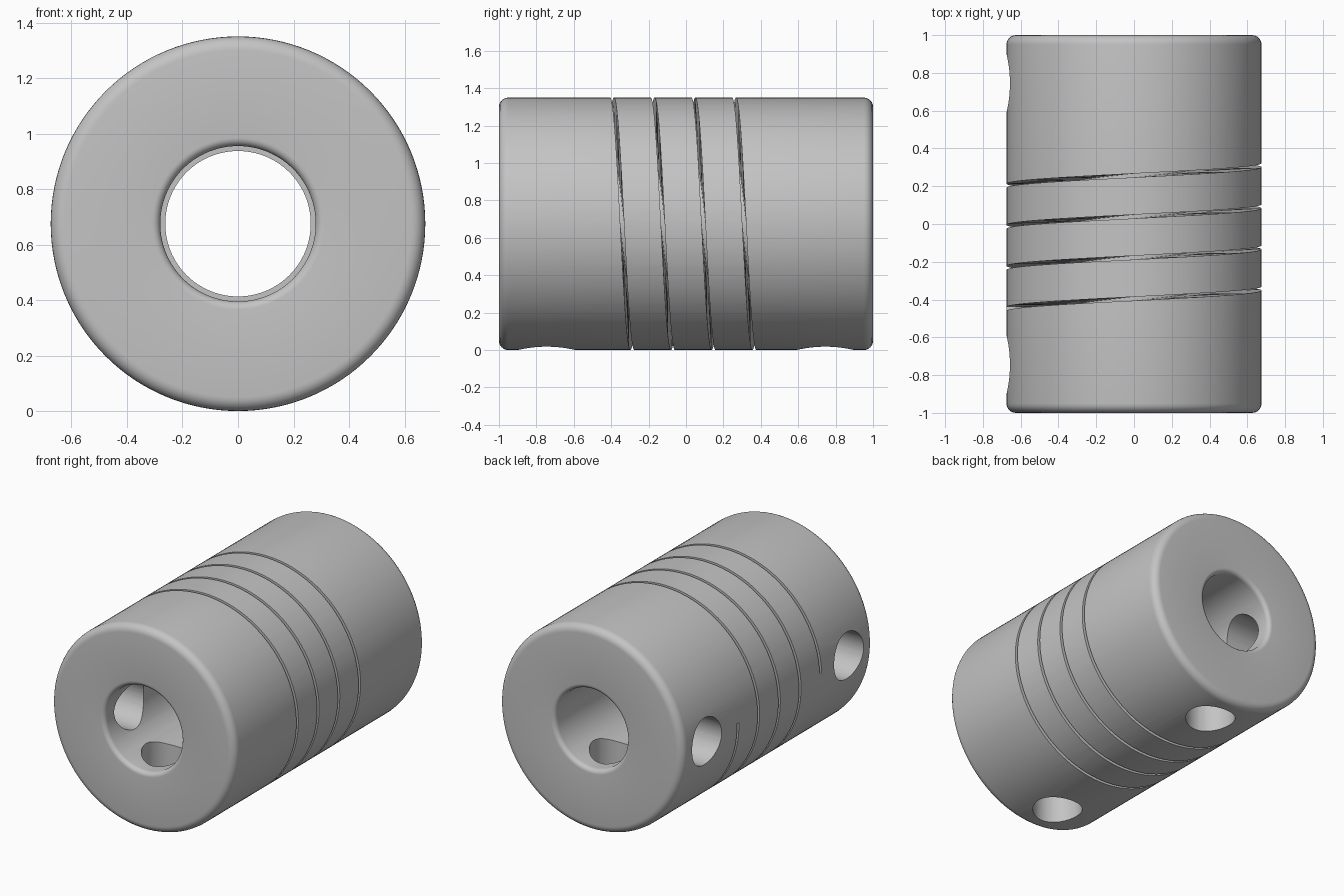
import bpy, bmesh, math
from mathutils import Vector

cube = bpy.data.objects.get("Cube")
if cube:
    bpy.data.objects.remove(cube, do_unlink=True)

R, HALF = 0.675, 1.0              # outer radius, half length along y
FRONT_BORE, BACK_BORE = 0.28, 0.262
STEP_Y = 0.40                     # where the bore narrows
SEGMENTS = 128

metal = bpy.data.materials.new("grey metal")
metal.use_nodes = True
metal.diffuse_color = (0.55, 0.55, 0.55, 1)
metal.node_tree.nodes["Principled BSDF"].inputs["Base Color"].default_value = metal.diffuse_color


def ring_point(radius, y, angle):
    """Point on the coupling; angle 0 is -x, then over the top towards +x."""
    return Vector((-radius * math.cos(angle), y, R + radius * math.sin(angle)))


def arc(r, y, radius, start, steps=6):
    """Quarter circle in the (radius, y) plane, used as an edge fillet."""
    angles = [math.radians(start + 90 * i / steps) for i in range(steps + 1)]
    return [(r + radius * math.cos(a), y + radius * math.sin(a)) for a in angles]


def sweep(name, sections, closed):
    """Skin a row of equal closed sections into a solid."""
    bm = bmesh.new()
    rows = [[bm.verts.new(p) for p in s] for s in sections]
    count = len(rows[0])
    for i in range(len(rows) if closed else len(rows) - 1):
        a, b = rows[i], rows[(i + 1) % len(rows)]
        for j in range(count):
            k = (j + 1) % count
            bm.faces.new((a[j], a[k], b[k], b[j]))
    if not closed:
        bm.faces.new(rows[0])
        bm.faces.new(rows[-1])
    bmesh.ops.recalc_face_normals(bm, faces=bm.faces)
    mesh = bpy.data.meshes.new(name)
    bm.to_mesh(mesh)
    bm.free()
    mesh.materials.append(metal)
    obj = bpy.data.objects.new(name, mesh)
    bpy.context.collection.objects.link(obj)
    return obj


# Body: rounded tube with a stepped bore, turned around the y axis
f, g = 0.05, 0.03
profile = (arc(R - f, HALF - f, f, 0)
           + arc(BACK_BORE + g, HALF - g, g, 90)
           + [(BACK_BORE, STEP_Y), (FRONT_BORE, STEP_Y)]
           + arc(FRONT_BORE + g, g - HALF, g, 180)
           + arc(R - f, f - HALF, f, 270))
body = sweep("coupling_body",
             [[ring_point(r, y, math.tau * i / SEGMENTS) for r, y in profile]
              for i in range(SEGMENTS)], True)

cutters = []

# Helical slit: four turns, starting and ending on the -x side
TURNS, STEPS, START, PITCH, WIDTH = 4, 288, -0.45, 0.2175, 0.02
slit_sections = []
for i in range(STEPS + 1):
    t = TURNS * i / STEPS
    y = START + PITCH * t
    slit_sections.append([ring_point(r, y + w * WIDTH / 2, math.tau * t)
                          for r, w in ((0.34, -1), (0.72, -1), (0.72, 1), (0.34, 1))])
cutters.append(sweep("slit_cutter", slit_sections, False))

# Screw holes: one from the -x side and one from below, at each end
HOLE = 0.155
for y in (-0.745, 0.745):
    for out in (Vector((-1, 0, 0)), Vector((0, 0, -1))):
        side = out.cross(Vector((0, 1, 0)))
        sections = []
        for depth in (0.1, 0.8):
            centre = Vector((0, y, R)) + out * depth
            sections.append([centre + HOLE * (side * math.cos(a) + Vector((0, math.sin(a), 0)))
                             for a in (math.tau * (i + 0.5) / 48 for i in range(48))])
        cutters.append(sweep("screw_hole_cutter", sections, False))

# Cut, then drop the cutters
bpy.context.view_layer.objects.active = body
for cutter in cutters:
    cutter.hide_render = True
    cut = body.modifiers.new(cutter.name, 'BOOLEAN')
    cut.operation, cut.solver, cut.object = 'DIFFERENCE', 'EXACT', cutter
    bpy.ops.object.modifier_apply(modifier=cut.name)
for cutter in cutters:
    bpy.data.objects.remove(cutter, do_unlink=True)

# Smooth shading that keeps the cut edges crisp
for obj in bpy.context.selected_objects:
    obj.select_set(False)
body.select_set(True)
bpy.ops.object.shade_smooth_by_angle(angle=math.radians(30))
